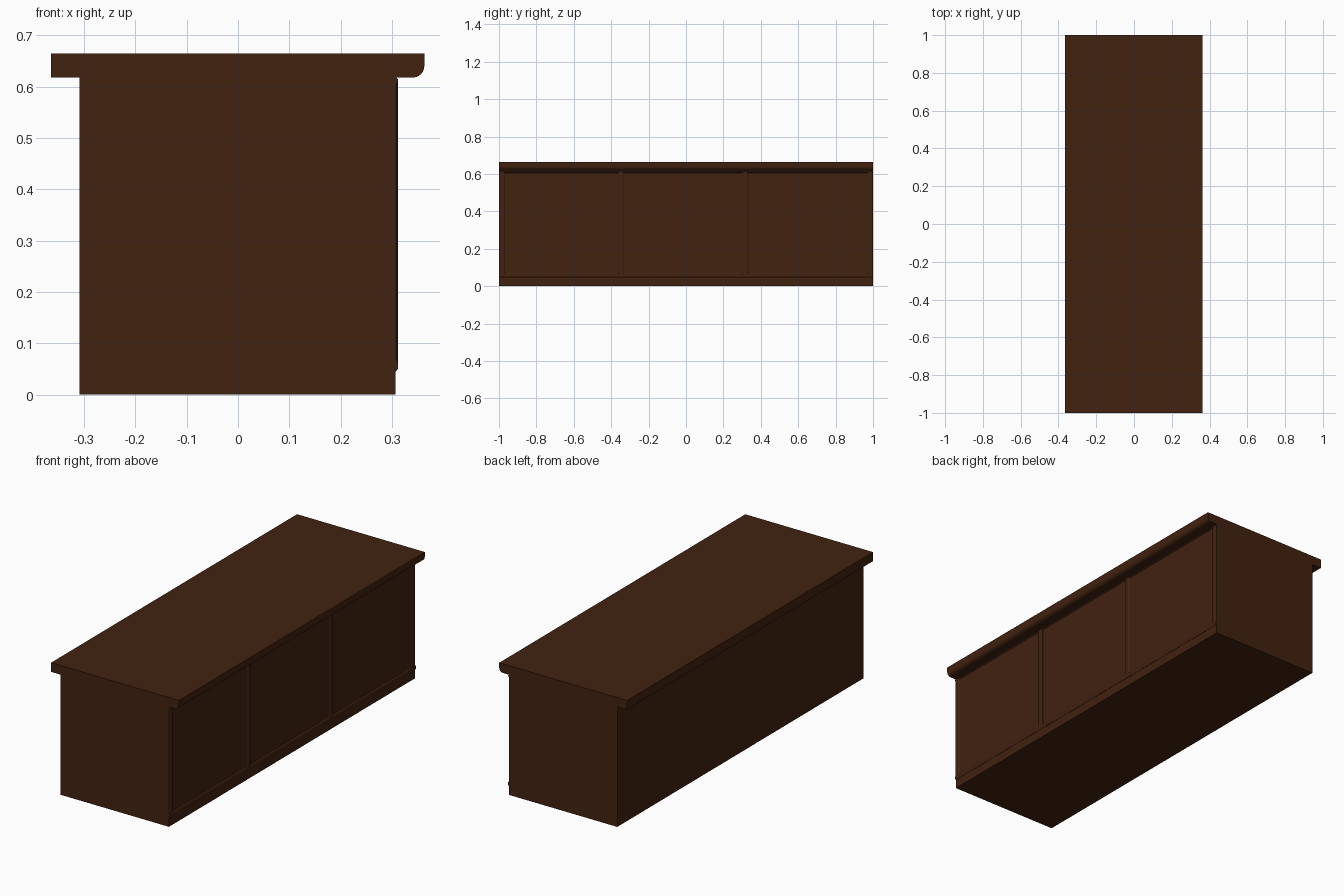
import bpy, bmesh, math

cube = bpy.data.objects.get("Cube")
if cube:
    bpy.data.objects.remove(cube, do_unlink=True)

wood = bpy.data.materials.new("dark_brown_wood")
wood.use_nodes = True
COLOUR = (0.054, 0.016, 0.005, 1)
wood.diffuse_color = COLOUR
wood.node_tree.nodes["Principled BSDF"].inputs["Base Color"].default_value = COLOUR

FACE = 0.307     # panelled side of the body
END = 1.0        # half length
TOP = 0.618      # underside of the worktop


def prism(name, profile, start, end, place):
    """Extrude a 2D profile from start to end; place maps (u, v, t) to a point."""
    bm = bmesh.new()
    rings = [[bm.verts.new(place(u, v, t)) for u, v in profile] for t in (start, end)]
    n = len(profile)
    for i in range(n):
        j = (i + 1) % n
        bm.faces.new((rings[0][i], rings[0][j], rings[1][j], rings[1][i]))
    for ring in rings:
        bm.faces.new(ring)
    bmesh.ops.recalc_face_normals(bm, faces=bm.faces)
    mesh = bpy.data.meshes.new(name)
    bm.to_mesh(mesh)
    bm.free()
    obj = bpy.data.objects.new(name, mesh)
    bpy.context.collection.objects.link(obj)
    mesh.materials.append(wood)
    return obj


def along_y(u, v, t):
    return (u, t, v)


def along_z(u, v, t):
    return (u, v, t)


def moulding(low, high, proud=0.005, bevel=0.006):
    """Bevelled strip section standing proud of the panelled side."""
    return [(FACE - 0.01, low), (FACE + 0.001, low), (FACE + proud, low + bevel),
            (FACE + proud, high - bevel), (FACE + 0.001, high), (FACE - 0.01, high)]


# Cabinet body
prism("body", [(-0.309, 0), (FACE, 0), (FACE, TOP), (-0.309, TOP)], -END, END, along_y)

# Worktop with a rounded lower edge over the panelled side
r = 0.022
edge = [(0.363 - r + r * math.cos(a), TOP + r + r * math.sin(a))
        for a in (math.radians(-90 + 15 * i) for i in range(7))]
prism("worktop", [(-0.364, TOP)] + edge + [(0.363, 0.665), (-0.364, 0.665)],
      -END, END, along_y)

# Horizontal mouldings
prism("bottom_rail", moulding(0.045, 0.07), -END, END, along_y)
prism("top_rail", moulding(0.606, TOP, bevel=0.004), -END, END, along_y)

# Upright mouldings dividing the side into three panels
for i, y in enumerate((-0.984, -0.349, 0.317, 0.984)):
    prism(f"upright_{i + 1}", moulding(y - 0.016, y + 0.016), 0.06, 0.612, along_z)

for obj in bpy.context.collection.objects:
    obj.select_set(obj.name == "worktop")
bpy.context.view_layer.objects.active = bpy.data.objects["worktop"]
bpy.ops.object.shade_smooth_by_angle(angle=math.radians(30))
